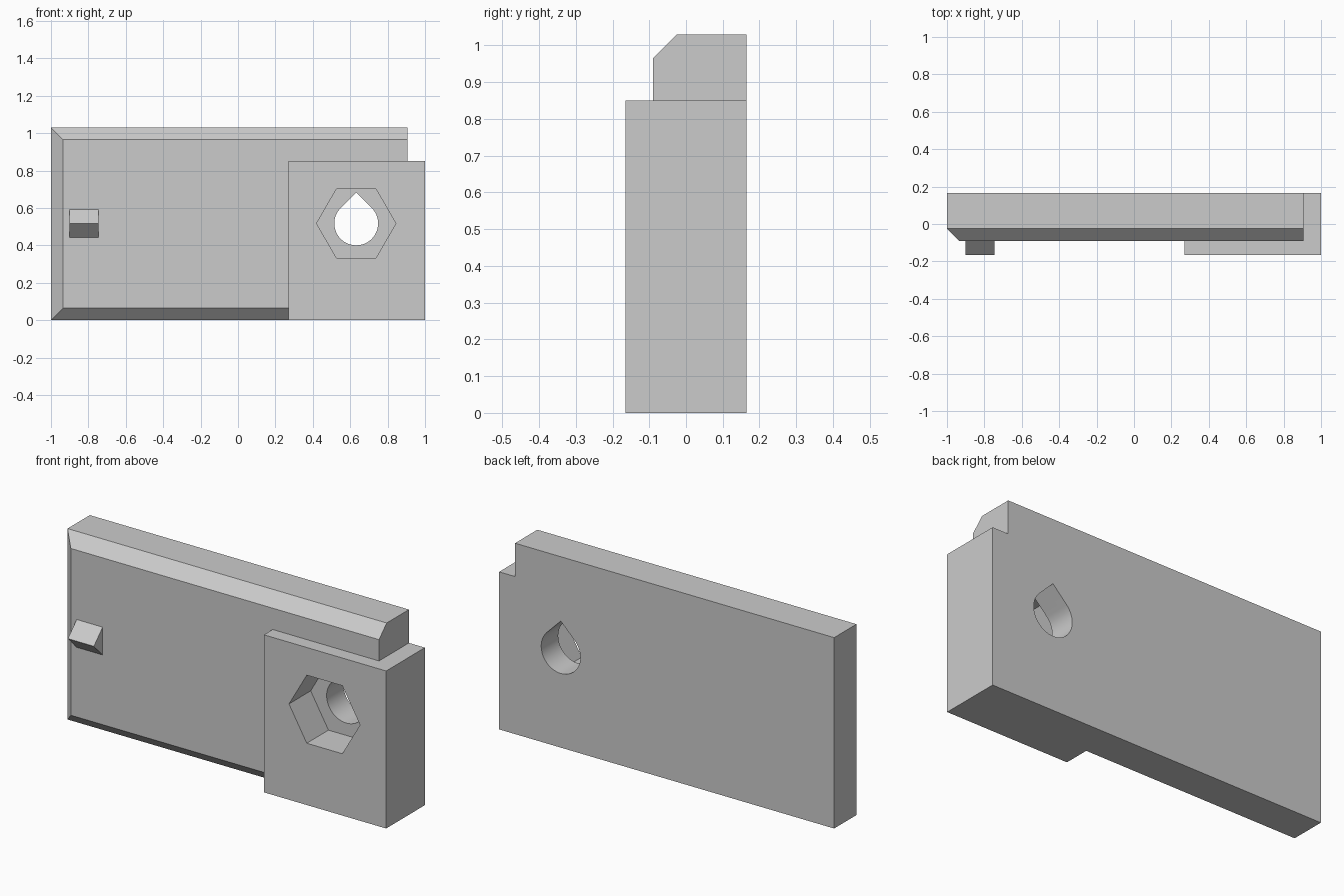
import bpy, bmesh
from math import pi, cos, sin, sqrt, radians

if "Cube" in bpy.data.objects:
    bpy.data.objects.remove(bpy.data.objects["Cube"])

grey = bpy.data.materials.new("plain grey")
grey.use_nodes = True
grey.diffuse_color = (0.6, 0.6, 0.6, 1)
grey.node_tree.nodes["Principled BSDF"].inputs["Base Color"].default_value = grey.diffuse_color

BACK, FRONT, FACE = 0.165, -0.165, -0.09   # block front and plate face depths
HOLE_X, HOLE_Z = 0.632, 0.517


def loft(name, sections):
    """Solid through (y, [(x, z), ...]) outlines, capped at both ends."""
    bm = bmesh.new()
    rings = [[bm.verts.new((x, y, z)) for x, z in pts] for y, pts in sections]
    n = len(rings[0])
    for a, b in zip(rings, rings[1:]):
        for i in range(n):
            j = (i + 1) % n
            bm.faces.new((a[i], a[j], b[j], b[i]))
    bm.faces.new(rings[0])
    bm.faces.new(rings[-1])
    bmesh.ops.remove_doubles(bm, verts=bm.verts, dist=1e-5)
    bmesh.ops.recalc_face_normals(bm, faces=bm.faces)
    mesh = bpy.data.meshes.new(name)
    bm.to_mesh(mesh)
    bm.free()
    mesh.materials.append(grey)
    obj = bpy.data.objects.new(name, mesh)
    bpy.context.collection.objects.link(obj)
    return obj


def rect(x0, x1, z0, z1):
    return [(x0, z0), (x1, z0), (x1, z1), (x0, z1)]


def combine(target, tool, operation):
    mod = target.modifiers.new(operation.lower(), 'BOOLEAN')
    mod.operation, mod.object, mod.solver = operation, tool, 'EXACT'
    bpy.context.view_layer.objects.active = target
    bpy.ops.object.modifier_apply(modifier=mod.name)
    bpy.data.objects.remove(tool)


# Plate with chamfered front edges on the left, top and bottom
c = 0.065
outline = rect(-1, 0.905, 0, 1.03)
plate = loft("plate", [(BACK, outline), (FACE + c, outline),
                       (FACE, rect(-1 + c, 0.905, c, 1.03 - c))])

# Thick mounting block
combine(plate, loft("block", [(BACK, rect(0.27, 1, 0, 0.85)),
                              (FRONT, rect(0.27, 1, 0, 0.85))]), 'UNION')

# Hexagonal nut pocket and teardrop bolt hole
hexagon = [(HOLE_X + 0.212 * cos(i * pi / 3), HOLE_Z + 0.212 * sin(i * pi / 3)) for i in range(6)]
r, steps = 0.117, 48
arc = [radians(135 + 270 * i / steps) for i in range(steps + 1)]
teardrop = [(HOLE_X + r * cos(a), HOLE_Z + r * sin(a)) for a in arc]
teardrop.append((HOLE_X, HOLE_Z + r * sqrt(2)))
combine(plate, loft("pocket_cutter", [(FRONT - 0.1, hexagon), (0.02, hexagon)]), 'DIFFERENCE')
combine(plate, loft("hole_cutter", [(FRONT - 0.1, teardrop), (BACK + 0.1, teardrop)]), 'DIFFERENCE')

# Ridged catch near the left end, rooted slightly inside the plate
x0, x1, mid, h = -0.9, -0.745, 0.516, 0.075
foot = rect(x0, x1, mid - h, mid + h)
catch = loft("catch", [(FACE + 0.01, foot), (FACE, foot), (FRONT, rect(x0, x1, mid - 0.0005, mid + 0.0005))])
combine(plate, catch, 'UNION')

# Smooth the bore, keep all other edges crisp
plate.name = "latch_plate"
bpy.ops.object.select_all(action='DESELECT')
plate.select_set(True)
bpy.context.view_layer.objects.active = plate
bpy.ops.object.shade_smooth_by_angle(angle=radians(25))
